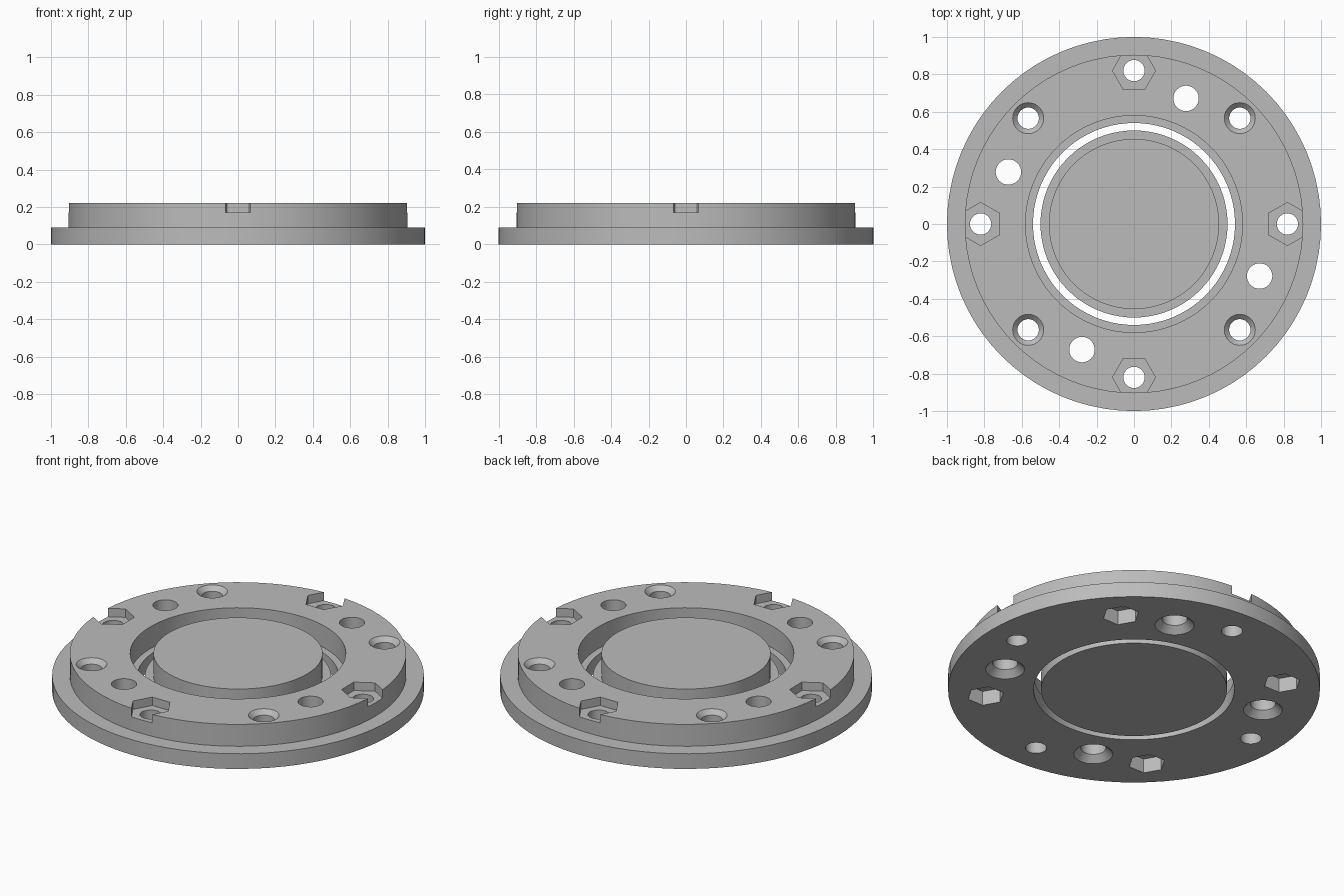
import bpy, bmesh, math
from mathutils import Matrix

cube = bpy.data.objects.get("Cube")
if cube:
    bpy.data.objects.remove(cube, do_unlink=True)

HEIGHT, FLANGE = 0.22, 0.09

grey = bpy.data.materials.new("plain grey")
grey.use_nodes = True
grey.diffuse_color = (0.5, 0.5, 0.5, 1)
grey.node_tree.nodes["Principled BSDF"].inputs["Base Color"].default_value = grey.diffuse_color


def lathe(bm, profile, steps, place=Matrix(), closed=True):
    """Turn an (r, z) outline about z; open outlines get flat end caps."""
    rings = []
    for i in range(steps):
        a = math.tau * i / steps
        rings.append([bm.verts.new(place @ Matrix.Rotation(a, 4, "Z") @ Matrix.Translation((r, 0, z)).translation)
                      for r, z in profile])
    n = len(profile)
    for i in range(steps):
        a, b = rings[i], rings[(i + 1) % steps]
        for j in range(n if closed else n - 1):
            k = (j + 1) % n
            bm.faces.new((a[j], b[j], b[k], a[k]))
    if not closed:
        bm.faces.new([r[0] for r in reversed(rings)])
        bm.faces.new([r[-1] for r in rings])


def make_object(name, bm):
    bmesh.ops.recalc_face_normals(bm, faces=bm.faces)
    mesh = bpy.data.meshes.new(name)
    bm.to_mesh(mesh)
    bm.free()
    mesh.materials.append(grey)
    obj = bpy.data.objects.new(name, mesh)
    bpy.context.scene.collection.objects.link(obj)
    return obj


def four_cutters(name, profile, steps, radius, first_angle, spin=None):
    """Four cutters a quarter turn apart; spin fixes their own rotation."""
    bm = bmesh.new()
    for q in range(4):
        a = math.radians(first_angle + 90 * q)
        own = a + math.pi / 2 if spin is None else spin
        place = Matrix.Translation((radius * math.cos(a), radius * math.sin(a), 0)) @ Matrix.Rotation(own, 4, "Z")
        lathe(bm, profile, steps, place, closed=False)
    obj = make_object(name, bm)
    obj.hide_render = True
    return obj


# Flanged ring with a stepped bore
bm = bmesh.new()
lathe(bm, [(0.54, 0), (1, 0), (1, FLANGE), (0.905, FLANGE), (0.905, HEIGHT),
           (0.58, HEIGHT), (0.58, FLANGE), (0.54, FLANGE)], 80)
ring = make_object("flanged_ring", bm)

# Loose stepped disc in the middle
bm = bmesh.new()
lathe(bm, [(0.5, 0), (0.5, FLANGE), (0.455, FLANGE), (0.455, HEIGHT)], 80, closed=False)
disc = make_object("centre_disc", bm)

low, high = -0.02, HEIGHT + 0.02
cutters = [
    # Bolt holes with nut pockets in the top
    four_cutters("axis_bolt_holes", [(0.057, low), (0.057, high)], 32, 0.82, 0),
    four_cutters("top_nut_pockets", [(0.115, 0.17), (0.115, high)], 6, 0.82, 0),
    # Diagonal holes, countersunk on top, with nut pockets underneath
    four_cutters("diagonal_bolt_holes", [(0.057, low), (0.057, HEIGHT - 0.026), (0.083, HEIGHT),
                                         (0.103, high)], 32, 0.8, 45),
    four_cutters("bottom_nut_pockets", [(0.1, low), (0.1, 0.085)], 6, 0.8, 45, spin=0),
    # Offset holes, countersunk underneath
    four_cutters("offset_bolt_holes", [(0.125, low), (0.105, 0), (0.068, 0.037), (0.068, high)],
                 32, 0.727, 67.5),
]
for cutter in cutters:
    mod = ring.modifiers.new(cutter.name, "BOOLEAN")
    mod.operation = "DIFFERENCE"
    mod.solver = "EXACT"
    mod.object = cutter

# Bake the cuts and drop the cutters
bpy.context.view_layer.update()
baked = bpy.data.meshes.new_from_object(ring.evaluated_get(bpy.context.evaluated_depsgraph_get()))
ring.modifiers.clear()
ring.data = baked
for cutter in cutters:
    bpy.data.objects.remove(cutter, do_unlink=True)

# Smooth round walls, crisp edges
bpy.ops.object.select_all(action="DESELECT")
for obj in (ring, disc):
    obj.select_set(True)
bpy.context.view_layer.objects.active = ring
bpy.ops.object.shade_smooth_by_angle(angle=math.radians(30))
